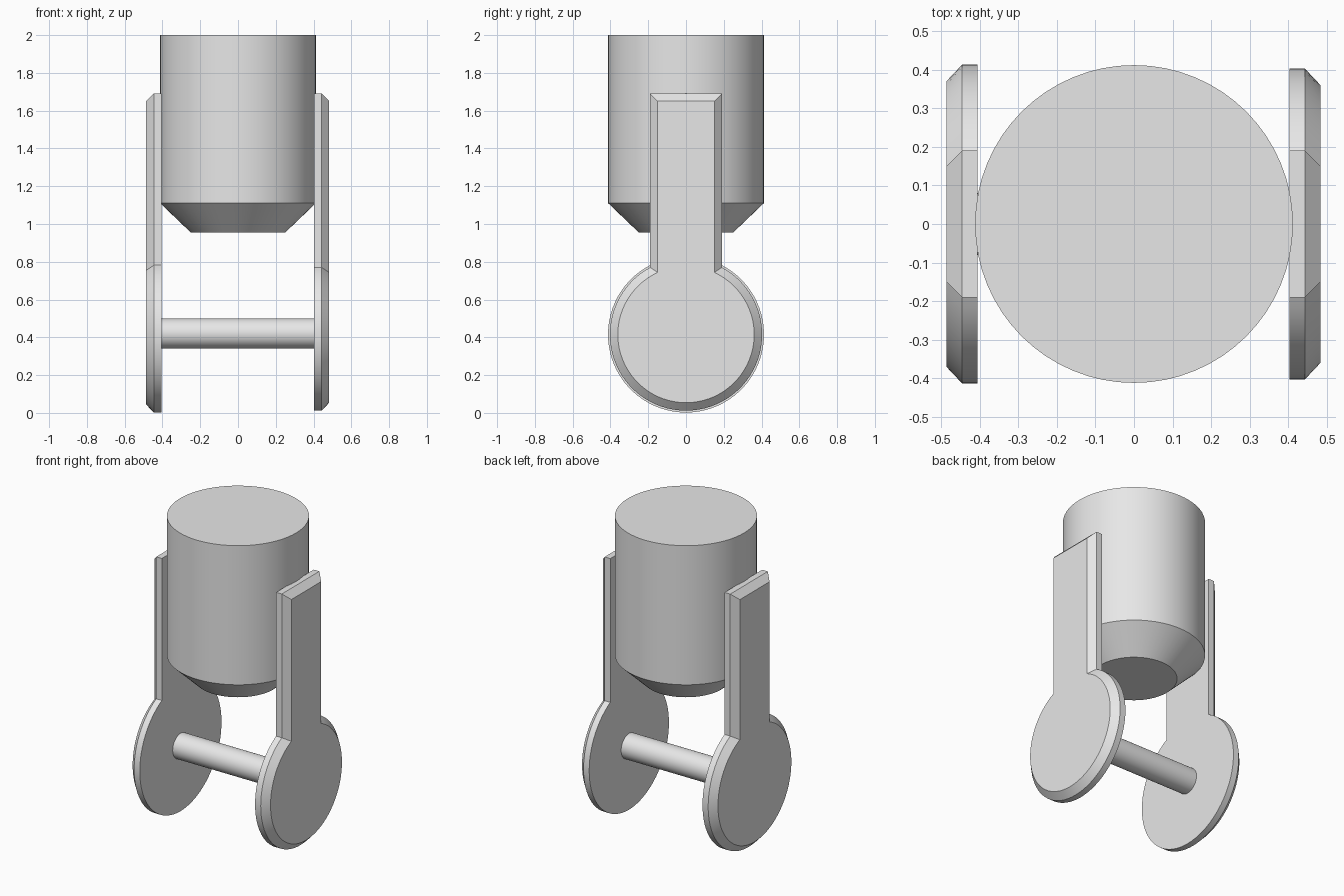
import bpy, bmesh, math

cube = bpy.data.objects.get("Cube")
if cube:
    bpy.data.objects.remove(cube, do_unlink=True)

grey = bpy.data.materials.new("light grey")
grey.use_nodes = True
grey.diffuse_color = (0.8, 0.8, 0.8, 1)
grey.node_tree.nodes["Principled BSDF"].inputs["Base Color"].default_value = (0.8, 0.8, 0.8, 1)

SEGMENTS = 64
HUB_Z = 0.415


def loft(name, loops):
    """Skin matching closed loops and cap both ends."""
    bm = bmesh.new()
    rings = [[bm.verts.new(p) for p in loop] for loop in loops]
    for a, b in zip(rings, rings[1:]):
        for i in range(len(a)):
            j = (i + 1) % len(a)
            bm.faces.new((a[i], a[j], b[j], b[i]))
    bm.faces.new(rings[0][::-1])
    bm.faces.new(rings[-1])
    bmesh.ops.recalc_face_normals(bm, faces=bm.faces)
    mesh = bpy.data.meshes.new(name)
    bm.to_mesh(mesh)
    bm.free()
    mesh.materials.append(grey)
    obj = bpy.data.objects.new(name, mesh)
    bpy.context.collection.objects.link(obj)
    bpy.ops.object.select_all(action='DESELECT')
    obj.select_set(True)
    bpy.context.view_layer.objects.active = obj
    bpy.ops.object.shade_smooth_by_angle(angle=math.radians(30))
    return obj


def circle(r):
    steps = [2 * math.pi * i / SEGMENTS for i in range(SEGMENTS)]
    return [(r * math.cos(a), r * math.sin(a)) for a in steps]


def keyhole(x, r, half, top):
    """Round hub outline with a straight arm rising from it."""
    gap = math.asin(half / r)
    start, sweep = math.pi / 2 + gap, 2 * (math.pi - gap)
    angles = [start + sweep * i / SEGMENTS for i in range(SEGMENTS + 1)]
    points = [(x, r * math.cos(a), HUB_Z + r * math.sin(a)) for a in angles]
    return points + [(x, half, top), (x, -half, top)]


# Main drum with a tapered lower end
loft("drum", [[(x, y, z) for x, y in circle(r)]
              for r, z in ((0.25, 0.955), (0.412, 1.11), (0.412, 2.0))])

# Side plates, bevelled on their outer faces
for name, side, inner, radius in (("right_plate", -1, 0.406, 0.413),
                                  ("left_plate", 1, 0.403, 0.403)):
    loft(name, [keyhole(side * inner, radius, 0.19, 1.69),
                keyhole(side * (inner + 0.04), radius, 0.19, 1.69),
                keyhole(side * (inner + 0.08), radius - 0.042, 0.15, 1.65)])

# Axle between the hubs
loft("axle", [[(x, y, 0.42 + z) for y, z in circle(0.08)] for x in (-0.41, 0.41)])
